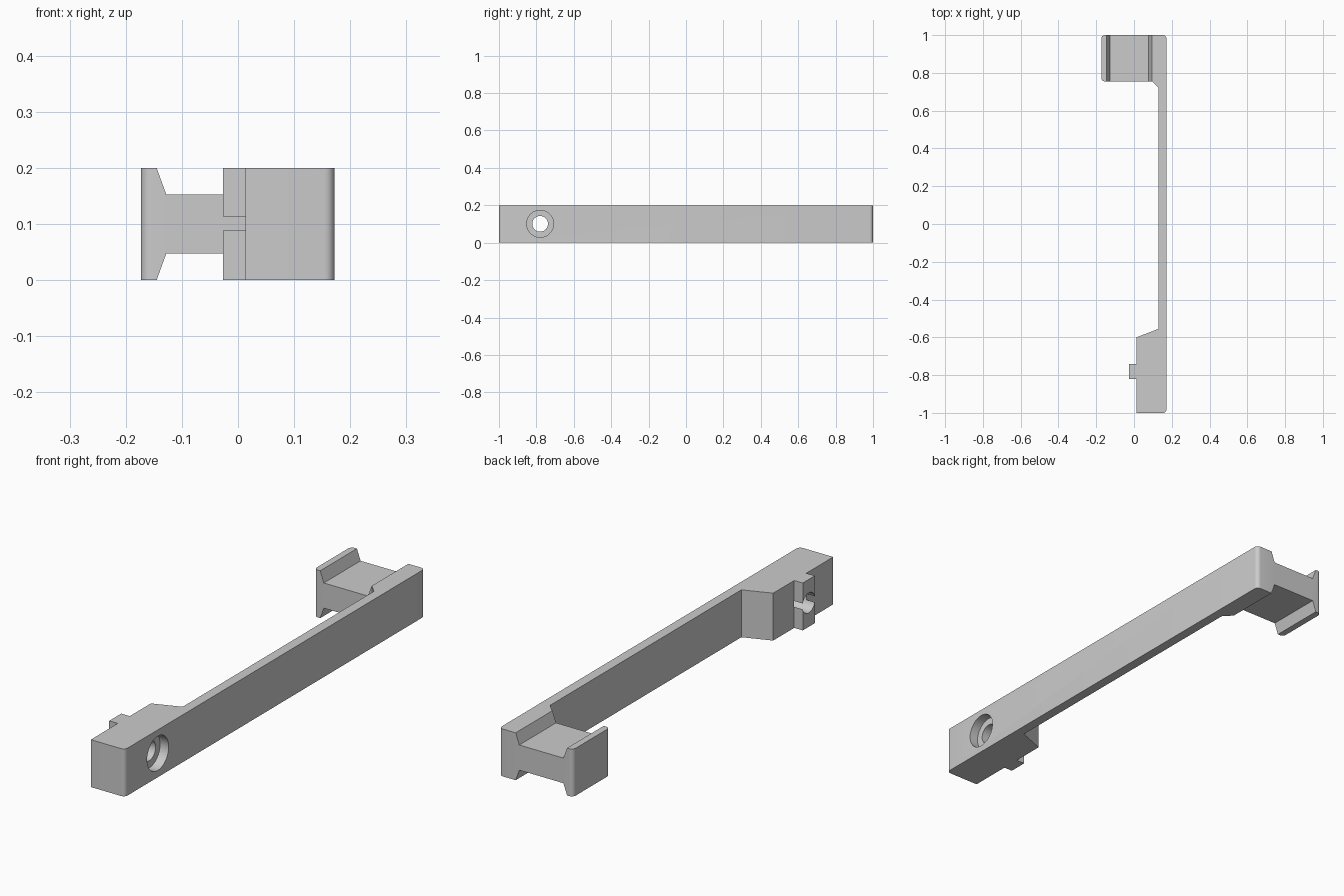
import bpy, bmesh, math
from mathutils import Vector, Matrix

HEIGHT = 0.2
MID = HEIGHT / 2

if "Cube" in bpy.data.objects:
    bpy.data.objects.remove(bpy.data.objects["Cube"], do_unlink=True)

grey = bpy.data.materials.new("plain grey")
grey.use_nodes = True
grey.diffuse_color = (0.6, 0.6, 0.6, 1)
grey.node_tree.nodes["Principled BSDF"].inputs["Base Color"].default_value = (0.6, 0.6, 0.6, 1)


def rounded(corners, steps=6):
    """Outline from (x, y, radius) corners, with arcs at the rounded ones."""
    points = []
    for i, (x, y, r) in enumerate(corners):
        p = Vector((x, y))
        if not r:
            points.append(p)
            continue
        # Only square corners are rounded
        a = (Vector(corners[i - 1][:2]) - p).normalized() * r
        b = (Vector(corners[(i + 1) % len(corners)][:2]) - p).normalized() * r
        for k in range(steps + 1):
            t = k / steps * math.pi / 2
            points.append(p + a * (1 - math.sin(t)) + b * (1 - math.cos(t)))
    return points


def prism(name, points, direction):
    """Extrude a closed loop of 3D points along a direction."""
    bm = bmesh.new()
    face = bm.faces.new([bm.verts.new(p) for p in points])
    new = bmesh.ops.extrude_face_region(bm, geom=[face])["geom"]
    bmesh.ops.translate(bm, vec=direction,
                        verts=[v for v in new if isinstance(v, bmesh.types.BMVert)])
    bmesh.ops.recalc_face_normals(bm, faces=bm.faces)
    return add_object(name, bm)


def cylinder(name, radius, x0, x1):
    """Cylinder along x at the bolt position."""
    bm = bmesh.new()
    place = Matrix.Translation(((x0 + x1) / 2, -0.78, MID + 0.001)) @ Matrix.Rotation(math.pi / 2, 4, 'Y')
    bmesh.ops.create_cone(bm, cap_ends=True, segments=48, radius1=radius,
                          radius2=radius, depth=x1 - x0, matrix=place)
    return add_object(name, bm)


def add_object(name, bm):
    mesh = bpy.data.meshes.new(name)
    bm.to_mesh(mesh)
    bm.free()
    mesh.materials.append(grey)
    obj = bpy.data.objects.new(name, mesh)
    bpy.context.collection.objects.link(obj)
    return obj


def cut(target, cutter):
    cutter.hide_render = True
    mod = target.modifiers.new("cut", 'BOOLEAN')
    mod.operation, mod.solver, mod.object = 'DIFFERENCE', 'EXACT', cutter
    bpy.context.view_layer.objects.active = target
    bpy.ops.object.modifier_apply(modifier=mod.name)
    bpy.data.objects.remove(cutter, do_unlink=True)


# Arm outline: bolt block with locating key, thin bar, hooked end block
R = 0.018
outline = rounded([
    (0.172, -1, R), (0.172, 1, R), (-0.173, 1, R), (-0.173, 0.755, R),
    (0.097, 0.755, 0), (0.13, 0.72, 0),
    (0.13, -0.555, 0), (0.013, -0.6, 0),
    (0.013, -0.74, 0), (-0.027, -0.74, 0), (-0.027, -0.82, 0), (0.013, -0.82, 0),
    (0.013, -1, 0)])
arm = prism("bracket_arm", [(p.x, p.y, 0) for p in outline], (0, 0, HEIGHT))

# Flared grooves above and below the end block
for side in (1, -1):
    groove = [(-0.128, 0.053), (-0.145, MID), (-0.145, 0.15),
              (0.095, 0.15), (0.095, MID), (0.078, 0.053)]
    cut(arm, prism("groove_cutter", [(x, 0.7, MID + side * z) for x, z in groove], (0, 0.4, 0)))

# Bolt hole with counterbore
cut(arm, cylinder("hole_cutter", 0.042, -0.1, 0.3))
cut(arm, cylinder("counterbore_cutter", 0.072, 0.132, 0.3))

bpy.ops.object.select_all(action='DESELECT')
arm.select_set(True)
bpy.context.view_layer.objects.active = arm
bpy.ops.object.shade_smooth_by_angle(angle=math.radians(20))
